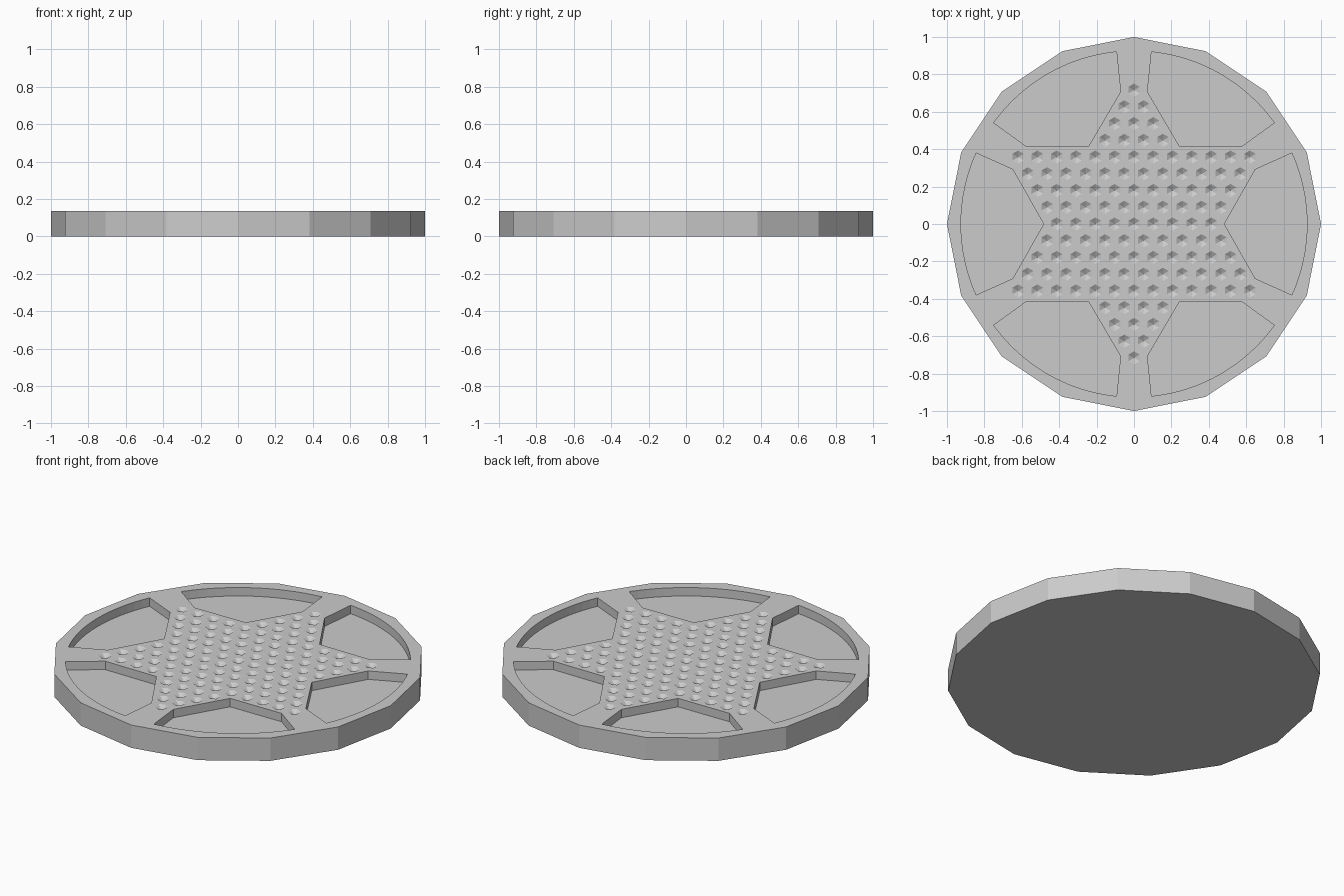
import bpy, bmesh
from math import sin, cos, radians, pi, sqrt

if "Cube" in bpy.data.objects:
    bpy.data.objects.remove(bpy.data.objects["Cube"])

H = 0.135          # board thickness
POCKET = 0.05      # tray depth
HOLE_R, HOLE_D = 0.035, 0.02
STEP = 0.1033      # peg hole spacing


def make_object(name, bm):
    bmesh.ops.recalc_face_normals(bm, faces=bm.faces)
    mesh = bpy.data.meshes.new(name)
    bm.to_mesh(mesh)
    bm.free()
    ob = bpy.data.objects.new(name, mesh)
    bpy.context.collection.objects.link(ob)
    return ob


def prism(bm, pts, z0, z1):
    low = [bm.verts.new((x, y, z0)) for x, y in pts]
    high = [bm.verts.new((x, y, z1)) for x, y in pts]
    bm.faces.new(low)
    bm.faces.new(high)
    for i in range(len(pts)):
        j = (i + 1) % len(pts)
        bm.faces.new((low[i], low[j], high[j], high[i]))


def polar(r, deg):
    return r * cos(radians(deg)), r * sin(radians(deg))


# Sixteen-sided board
bm = bmesh.new()
prism(bm, [polar(1, 22.5 * i) for i in range(16)], 0, H)
board = make_object("game_board", bm)

# Six marble trays between the star points
bm = bmesh.new()
for k in range(6):
    a = 60 * k
    pts = [polar(0.925, a - 24.2 + 48.4 * i / 16) for i in range(17)]
    pts += [polar(0.711, a + 24.2), polar(0.483, a), polar(0.711, a - 24.2)]
    prism(bm, pts, H - POCKET, H + 0.1)
trays = make_object("tray_cutter", bm)

# Star of six-sided conical holes: union of two triangular grids
bm = bmesh.new()
for q in range(-8, 9):
    for r in range(-8, 9):
        s = -q - r
        if max(q, r, s) <= 4 or min(q, r, s) >= -4:
            x, y = STEP * (q + r / 2), STEP * sqrt(3) / 2 * r
            ring = [(x + HOLE_R * cos(pi / 6 + i * pi / 3),
                     y + HOLE_R * sin(pi / 6 + i * pi / 3)) for i in range(6)]
            tip = bm.verts.new((x, y, H - HOLE_D))
            rim = [bm.verts.new((*p, H)) for p in ring]
            top = [bm.verts.new((*p, H + 0.05)) for p in ring]
            bm.faces.new(top)
            for i in range(6):
                j = (i + 1) % 6
                bm.faces.new((tip, rim[j], rim[i]))
                bm.faces.new((rim[i], rim[j], top[j], top[i]))
holes = make_object("hole_cutter", bm)

# Carve the board, then discard the cutters
for cutter in (trays, holes):
    mod = board.modifiers.new("carve", 'BOOLEAN')
    mod.operation, mod.solver, mod.object = 'DIFFERENCE', 'EXACT', cutter
    bpy.context.view_layer.objects.active = board
    bpy.ops.object.modifier_apply(modifier=mod.name)
    bpy.data.objects.remove(cutter)
